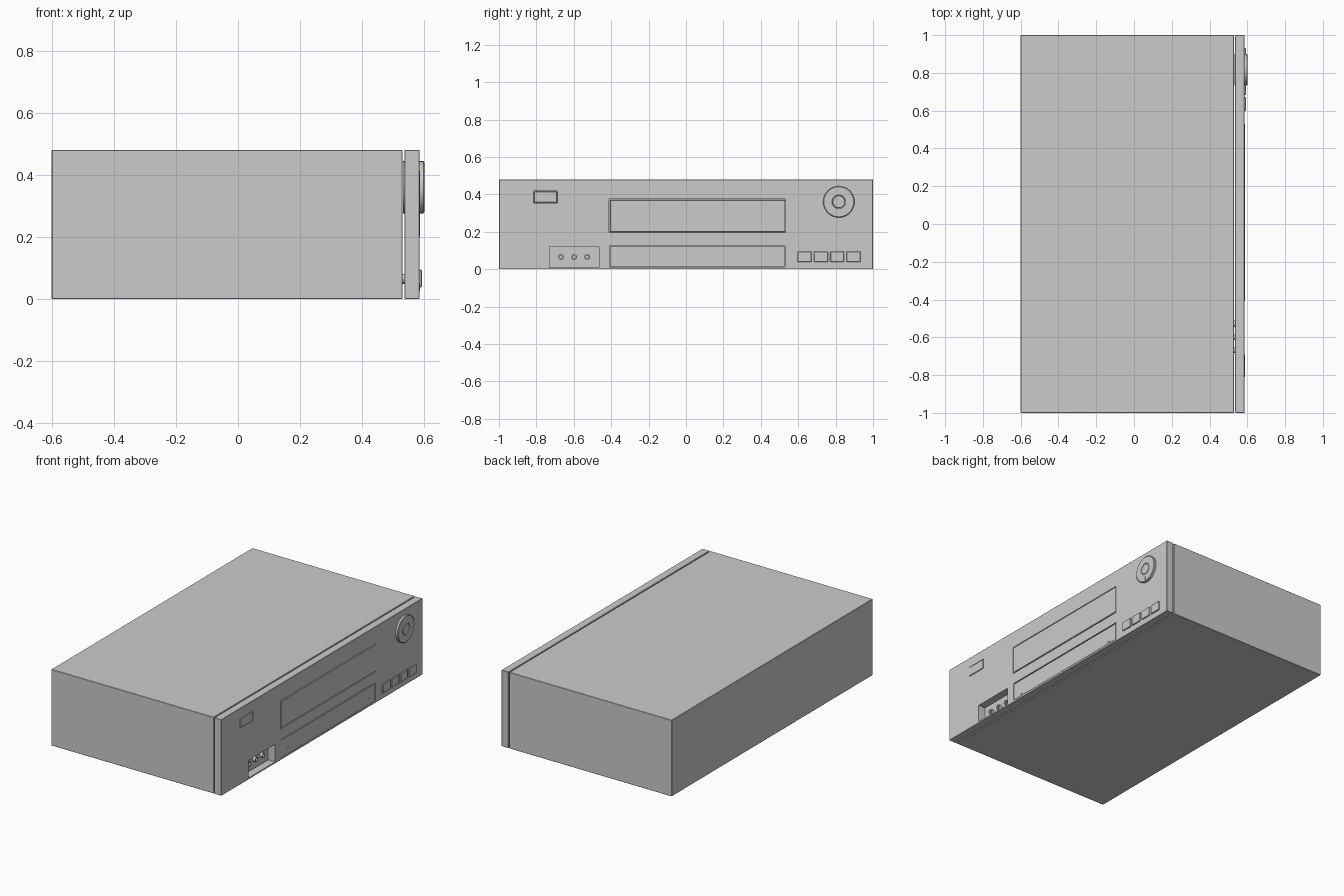
import bpy, bmesh, math
from mathutils import Matrix

if "Cube" in bpy.data.objects:
    bpy.data.objects.remove(bpy.data.objects["Cube"])

def box(name, x0, x1, y0, y1, z0, z1, bevel=0.0):
    bm = bmesh.new()
    bmesh.ops.create_cube(bm, size=1)
    for v in bm.verts:
        v.co = ((x0 + x1) / 2 + v.co.x * (x1 - x0),
                (y0 + y1) / 2 + v.co.y * (y1 - y0),
                (z0 + z1) / 2 + v.co.z * (z1 - z0))
    if bevel:
        bmesh.ops.bevel(bm, geom=bm.edges[:], offset=bevel, segments=1, affect='EDGES')
    return finish(name, bm)

def finish(name, bm):
    me = bpy.data.meshes.new(name)
    bm.to_mesh(me)
    bm.free()
    ob = bpy.data.objects.new(name, me)
    bpy.context.collection.objects.link(ob)
    return ob

def lathe(name, profile, y, z, sides):
    # revolve (x, radius) points around an axis along x
    bm = bmesh.new()
    rings = []
    for x, r in profile:
        rings.append([bm.verts.new((x, y + r * math.cos(a), z + r * math.sin(a)))
                      for a in (2 * math.pi * i / sides for i in range(sides))])
    for a, b in zip(rings, rings[1:]):
        for i in range(sides):
            j = (i + 1) % sides
            bm.faces.new((a[i], a[j], b[j], b[i]))
    bm.faces.new(rings[0])
    bm.faces.new(rings[-1])
    bmesh.ops.recalc_face_normals(bm, faces=bm.faces)
    ob = finish(name, bm)
    bpy.context.view_layer.objects.active = ob
    bpy.ops.object.select_all(action='DESELECT')
    ob.select_set(True)
    bpy.ops.object.shade_smooth_by_angle(angle=math.radians(35))
    return ob

def cut(target, cutter):
    cutter.hide_render = True
    cutter.hide_set(True)
    m = target.modifiers.new(cutter.name, 'BOOLEAN')
    m.operation, m.solver, m.object = 'DIFFERENCE', 'EXACT', cutter

FRONT = 0.585

# main case and separate fascia with a fine seam
box("case", -0.60, 0.53, -1, 1, 0, 0.48, 0.002)
fascia = box("fascia", 0.536, FRONT, -1, 1, 0, 0.48, 0.002)

# openings in the fascia
cut(fascia, box("socket_cutter", 0.50, 0.62, -0.73, -0.465, 0.010, 0.12))
cut(fascia, box("cassette_cutter", 0.57, 0.62, -0.412, 0.532, 0.195, 0.374))
cut(fascia, box("flap_cutter", 0.575, 0.62, -0.41, 0.53, 0.012, 0.127))
cut(fascia, box("power_cutter", 0.57, 0.62, -0.815, -0.687, 0.353, 0.417))

# cassette door, control flap and power button
box("cassette_door", 0.571, 0.587, -0.407, 0.530, 0.200, 0.370, 0.002)
box("control_flap", 0.576, 0.584, -0.407, 0.527, 0.014, 0.122, 0.001)
for y in (-0.34, 0.465):
    box("flap_tab", 0.58, 0.586, y - 0.012, y + 0.012, 0.025, 0.05)
box("power_button", 0.571, 0.587, -0.812, -0.690, 0.356, 0.414, 0.002)

# input sockets
for i in range(3):
    y = -0.668 + 0.07 * i
    lathe("socket", [(0.529, 0.016), (0.548, 0.016), (0.548, 0.009), (0.533, 0.009)], y, 0.065, 16)

# round jog dial with raised hub
lathe("dial", [(0.531, 0.084), (0.597, 0.084), (0.600, 0.080), (0.600, 0.037),
               (0.596, 0.035), (0.596, 0.033), (0.600, 0.031)], 0.817, 0.36, 32)
box("dial_mark", 0.597, 0.601, 0.815, 0.819, 0.280, 0.308)

# transport buttons
for i in range(4):
    y = 0.597 + 0.087 * i
    box("button", 0.57, 0.592, y, y + 0.075, 0.037, 0.095, 0.003)
